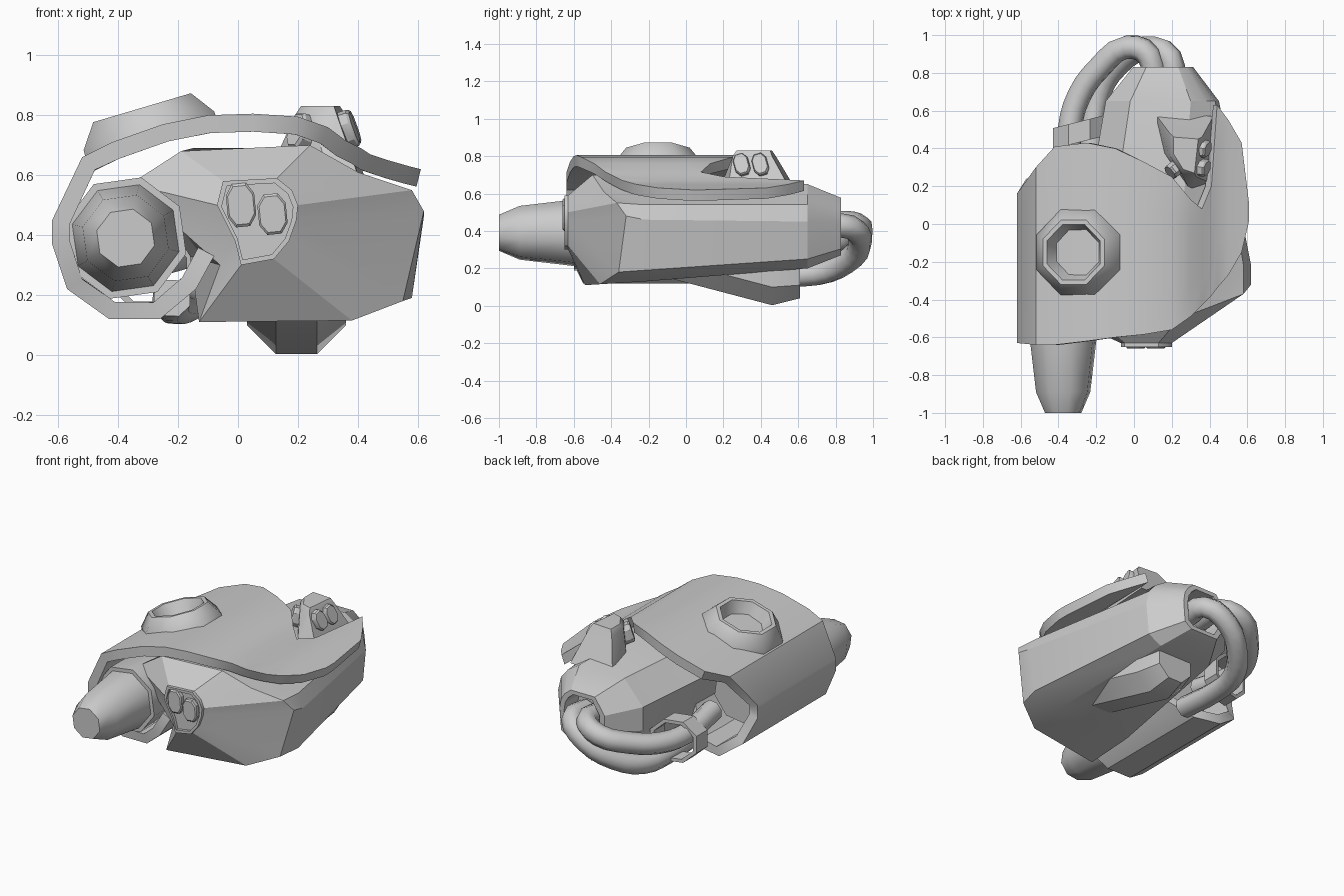
import bpy, bmesh, math
from mathutils import Vector, Matrix

if "Cube" in bpy.data.objects:
    bpy.data.objects.remove(bpy.data.objects["Cube"])


def select_only(ob):
    bpy.ops.object.select_all(action='DESELECT')
    ob.select_set(True)
    bpy.context.view_layer.objects.active = ob


def finish(name, bm, angle=30):
    bmesh.ops.recalc_face_normals(bm, faces=bm.faces)
    me = bpy.data.meshes.new(name)
    bm.to_mesh(me)
    bm.free()
    ob = bpy.data.objects.new(name, me)
    bpy.context.collection.objects.link(ob)
    select_only(ob)
    bpy.ops.object.shade_smooth_by_angle(angle=math.radians(angle))
    return ob


def loft(name, rings, closed=False, matrix=None, angle=30):
    """Skin equal-sized rings; cap the ends, or join last to first."""
    bm = bmesh.new()
    vs = [[bm.verts.new(p) for p in r] for r in rings]
    pairs = list(zip(vs, vs[1:])) + ([(vs[-1], vs[0])] if closed else [])
    for a, b in pairs:
        for i in range(len(a)):
            j = (i + 1) % len(a)
            bm.faces.new((a[i], a[j], b[j], b[i]))
    if not closed:
        bm.faces.new(vs[0])
        bm.faces.new(vs[-1])
    if matrix:
        bm.transform(matrix)
    return finish(name, bm, angle)


def ring_y(x, y, z, rx, rz=None, n=8, turn=0.0):
    rz = rz or rx
    k = 1 / math.cos(math.pi / n)
    angles = [(i + .5) * math.tau / n + turn for i in range(n)]
    return [(x + rx * k * math.cos(a), y, z + rz * k * math.sin(a)) for a in angles]


def ring_z(r, z):
    return [(x, -y, z) for x, _, y in ring_y(0, 0, 0, r)]


def at_y(y, pts):
    return [(x, y, z) for x, z in pts]


def button(name, loc, normal, up, w, h, depth):
    n = Vector(normal).normalized()
    s = Vector(up).cross(n).normalized()
    u = n.cross(s)
    m = Matrix((s, u, n)).transposed().to_4x4()
    m.translation = loc
    base = [(-.25, -.5), (.25, -.5), (.5, -.25), (.5, .25),
            (.25, .5), (-.25, .5), (-.5, .25), (-.5, -.25)]
    rings = [[(x * w * k, y * h * k, z) for x, y in base]
             for k, z in ((1, -.02), (1, depth * .75), (.88, depth))]
    loft(name, rings, matrix=m)


# main body: front panel, slanted front face, side, tapered tail, hollow end
panel = [(-.05, .58), (.13, .59), (.18, .55), (.2, .5), (.195, .45),
         (.17, .38), (.12, .32), (.01, .30), (-.01, .38), (-.07, .5)]
front = [(-.19, -.5, .68), (.24, -.5, .7), (.4, -.44, .61), (.58, -.37, .55),
         (.62, -.32, .48), (.55, -.36, .18), (.38, -.46, .115),
         (-.13, -.54, .11), (-.06, -.57, .3), (-.36, -.5, .57)]
mid = [(-.15, .69), (.24, .69), (.4, .61), (.58, .54), (.62, .46),
       (.58, .19), (.4, .13), (-.13, .13), (-.16, .33), (-.3, .55)]
back = [(-.02, .65), (.3, .65), (.38, .6), (.43, .54), (.45, .45),
        (.43, .25), (.34, .2), (-.03, .2), (-.15, .35), (-.15, .5)]


def scaled(k):
    return [(.16 + (x - .16) * k, .42 + (z - .42) * (k + .15)) for x, z in back]


loft("main_body", [at_y(-.63, panel), front, at_y(-.22, mid), at_y(.65, back),
                   at_y(.83, scaled(.53)), at_y(.83, scaled(.42)), at_y(.7, scaled(.4))], angle=22)

# raised rim of the front panel and its two buttons
inner = [(.06 + (x - .06) * .88, .45 + (z - .45) * .88) for x, z in panel]
loft("panel_rim", [at_y(-.58, panel), at_y(-.65, panel), at_y(-.65, inner), at_y(-.58, inner)], closed=True)
button("front_button_left", (.01, -.63, .5), (0, -1, 0), (-.1, 0, 1), .095, .145, .03)
button("front_button_right", (.115, -.63, .47), (0, -1, 0), (-.1, 0, 1), .095, .135, .03)

# barrel with stepped collar
loft("barrel", [ring_y(-.375, y, .39, r, turn=.14) for y, r in (
    (-1, .092), (-.89, .137), (-.64, .165), (-.6, .17),
    (-.6, .193), (-.5, .193), (0, .165))], angle=50)

# wrap-around shell: x, z of profile with front and back y limits
profile = [(-.08, .33, -.57, .1), (-.14, .22, -.59, .15), (-.26, .12, -.55, .24),
           (-.43, .12, -.55, .28), (-.57, .22, -.6, .24), (-.62, .37, -.63, .16),
           (-.62, .45, -.63, .16), (-.52, .66, -.64, .3), (-.42, .71, -.64, .41),
           (-.25, .77, -.62, .43), (-.1, .8, -.6, .4), (.05, .805, -.585, .33),
           (.2, .795, -.56, .25), (.3, .76, -.49, .13), (.36, .715, -.43, .08),
           (.41, .69, -.38, .2), (.44, .67, -.34, .63), (.5, .65, -.27, .55),
           (.57, .63, -.15, .43), (.61, .62, .02, .1)]
bm = bmesh.new()
steps = 4
cols = [[bm.verts.new((x, a + (b - a) * i / steps, z)) for i in range(steps + 1)]
        for x, z, a, b in profile]
for c, d in zip(cols, cols[1:]):
    for i in range(steps):
        bm.faces.new((c[i], d[i], d[i + 1], c[i + 1]))
shell = finish("wrap_shell", bm)
if shell.data.polygons[10 * steps].normal.z < 0:
    shell.data.flip_normals()
sol = shell.modifiers.new("thickness", 'SOLIDIFY')
sol.thickness = .06
sol.offset = -1
bpy.ops.object.modifier_apply(modifier=sol.name)
bpy.ops.object.shade_smooth_by_angle(angle=math.radians(35))

# tilted hollow port on top of the shell
tilt = Matrix.Translation((-.32, -.15, .825)) @ Matrix.Rotation(math.radians(-16.5), 4, 'Y')
loft("top_port", [ring_z(r, z) for r, z in (
    (.23, -.13), (.227, -.08), (.17, 0), (.147, 0), (.11, -.1))], matrix=tilt, angle=50)

# fin on the back with three buttons
fin_low = [(.1, .6), (.15, .38), (.3, .17), (.4, .22), (.42, .57)]
fin_high = [(.19, .48), (.19, .36), (.25, .27), (.33, .25), (.36, .46)]
fin_top = [(.21, .46), (.21, .37), (.26, .29), (.32, .27), (.34, .45)]
loft("back_fin", [[(x, y, z) for x, y in r] for r, z in
                  ((fin_low, .6), (fin_high, .8), (fin_top, .83))], angle=50)
for i, y in enumerate((.3, .4)):
    button(f"fin_button_{i}", (.355 + .005 * i, y, .75), (.93, -.15, .3), (0, -.3, 1), .08, .12, .035)
button("fin_button_side", (.22, .295, .74), (-.75, -.6, .3), (0, 0, 1), .08, .12, .04)

# bottom spout
loft("bottom_spout", [ring_y(.195, -.08, .31, .165), ring_y(.195, .46, .168, .165),
                      ring_y(.195, .61, .16, .12)])


# cables looping from the tail into the shell
def cable(name, pts, r):
    cu = bpy.data.curves.new(name, 'CURVE')
    cu.dimensions = '3D'
    cu.bevel_depth = r
    cu.bevel_resolution = 2
    cu.use_fill_caps = True
    cu.resolution_u = 3
    sp = cu.splines.new('BEZIER')
    sp.bezier_points.add(len(pts) - 1)
    for b, p in zip(sp.bezier_points, pts):
        b.co = p
        b.handle_left_type = b.handle_right_type = 'AUTO'
    ob = bpy.data.objects.new(name, cu)
    bpy.context.collection.objects.link(ob)
    select_only(ob)
    bpy.ops.object.convert(target='MESH')


cable("lower_cable", [(.2, .72, .42), (.19, .88, .42), (.06, .93, .33), (-.08, .85, .23),
                      (-.18, .7, .17), (-.22, .5, .17), (-.22, .2, .19)], .065)
cable("upper_cable", [(.1, .72, .43), (.08, .89, .44), (-.04, .935, .4), (-.18, .83, .35),
                      (-.29, .68, .32), (-.34, .5, .32), (-.33, .2, .36)], .065)

# clamp around both cables, reaching to the body
clamp = [(.43, 1), (.54, 1), (.54, .84), (.43, .84)]
loft("cable_clamp", [[(x, y + .25 * (x + .3), z) for x, _, z in ring_y(-.29, 0, .28, .14 * k, .13 * k)]
                     for y, k in clamp], closed=True)
